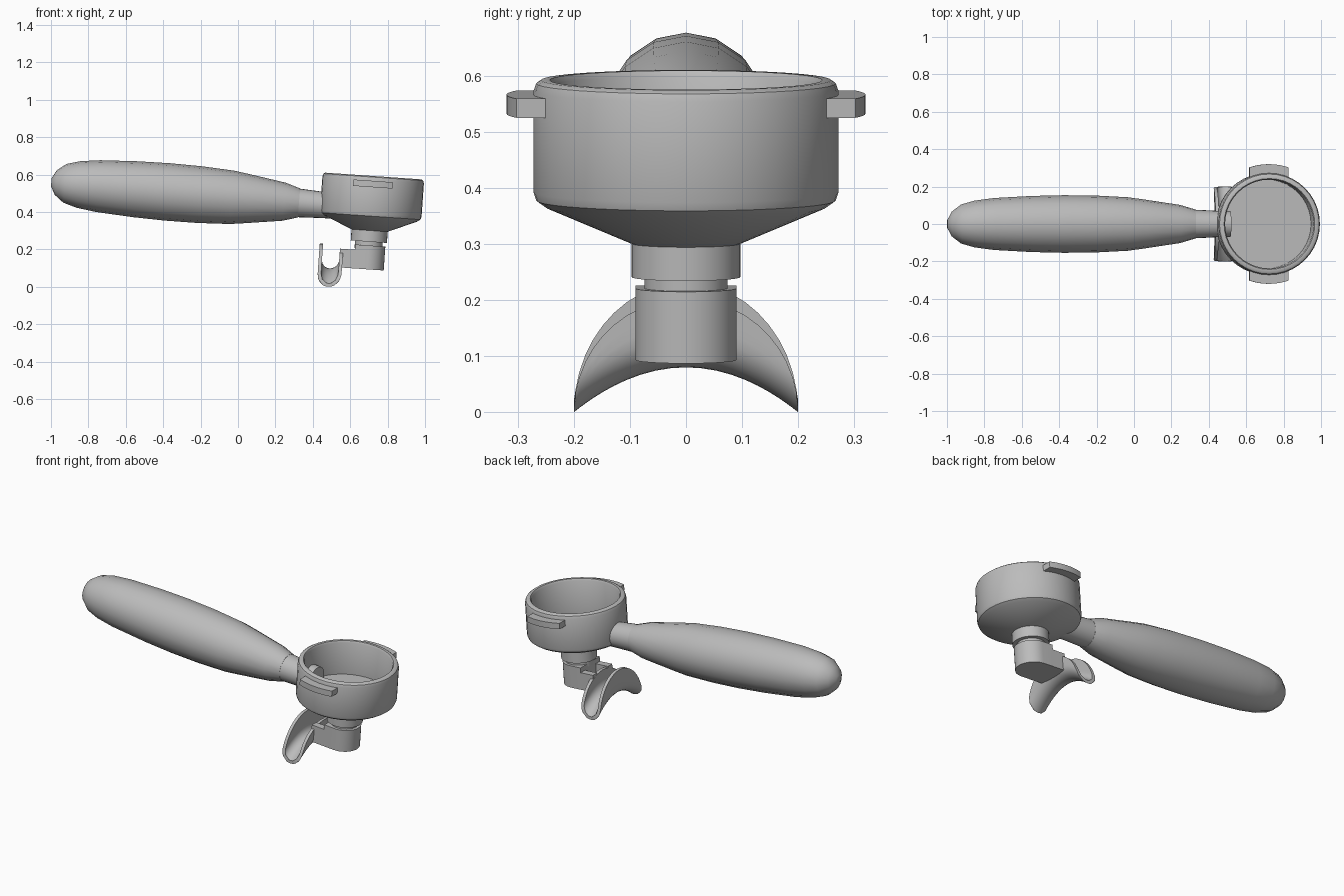
import bpy, bmesh
from math import sin, cos, pi, radians, sqrt
from mathutils import Matrix, Vector

if "Cube" in bpy.data.objects:
    bpy.data.objects.remove(bpy.data.objects["Cube"], do_unlink=True)

steel = bpy.data.materials.new("brushed_grey")
steel.use_nodes = True
GREY = (0.5, 0.5, 0.5, 1)
steel.diffuse_color = GREY
steel.node_tree.nodes["Principled BSDF"].inputs["Base Color"].default_value = GREY

# Frame of the tilted basket, origin at the centre of its rim
BASKET = Matrix.Translation((0.724, 0, 0.592)) @ Matrix.Rotation(radians(4), 4, 'Y')


def finish(name, bm, matrix=Matrix(), angle=35):
    bmesh.ops.recalc_face_normals(bm, faces=bm.faces)
    mesh = bpy.data.meshes.new(name)
    bm.to_mesh(mesh)
    bm.free()
    mesh.transform(matrix)
    mesh.materials.append(steel)
    ob = bpy.data.objects.new(name, mesh)
    bpy.context.collection.objects.link(ob)
    bpy.ops.object.select_all(action='DESELECT')
    ob.select_set(True)
    bpy.context.view_layer.objects.active = ob
    bpy.ops.object.shade_smooth_by_angle(angle=radians(angle))
    return ob


def loft(name, rings, matrix=Matrix(), angle=35):
    """Join closed rings of points and cap both ends."""
    bm = bmesh.new()
    loops = [[bm.verts.new(p) for p in ring] for ring in rings]
    n = len(loops[0])
    for a, b in zip(loops, loops[1:]):
        for i in range(n):
            j = (i + 1) % n
            bm.faces.new((a[i], a[j], b[j], b[i]))
    bm.faces.new(loops[0])
    bm.faces.new(loops[-1])
    return finish(name, bm, matrix, angle)


def lathe(name, profile, sides, matrix, angle=35):
    rings = [[(r * cos(2 * pi * i / sides), r * sin(2 * pi * i / sides), z)
              for i in range(sides)] for r, z in profile]
    return loft(name, rings, matrix, angle)


def prism(name, outline, z0, z1, matrix=BASKET):
    return loft(name, [[(x, y, z) for x, y in outline] for z in (z0, z1)], matrix)


def box(name, x0, x1, y0, y1, z0, z1):
    return prism(name, [(x0, y0), (x1, y0), (x1, y1), (x0, y1)], z0, z1)


# Basket with hollow bowl, chamfered rim and funnel underside
lathe("basket", [(0.237, -0.2), (0.237, -0.01), (0.243, 0), (0.258, 0), (0.267, -0.006),
                 (0.272, -0.02), (0.272, -0.2), (0.267, -0.215), (0.25, -0.227),
                 (0.097, -0.292)], 40, BASKET)

# Outlet collar and narrow neck
lathe("outlet_collar", [(0.097, -0.28), (0.097, -0.352)], 32, BASKET)
lathe("outlet_neck", [(0.074, -0.34), (0.074, -0.39)], 32, BASKET)

# Locking ears with curved outer faces
for side, label in ((1, "left"), (-1, "right")):
    arc = [radians(90 + 19.2 * k / 4) for k in range(-4, 5)]
    outer = [(0.32 * cos(a), side * 0.32 * sin(a)) for a in arc]
    prism(label + "_ear", outer + [(-0.105, side * 0.24), (0.105, side * 0.24)], -0.06, -0.026)

# Spout block: flat towards the handle, round on the far side
half = [(0.09 * cos(radians(a)), 0.09 * sin(radians(a))) for a in range(-90, 91, 10)]
prism("spout_block", half + [(-0.07, 0.09), (-0.07, -0.09)], -0.5, -0.372)

# Open channel from the block to the double spout
box("channel_floor", -0.15, -0.06, -0.09, 0.09, -0.5, -0.455)
for side, label in ((1, "left"), (-1, "right")):
    box(label + "_channel_wall", -0.15, -0.06, side * 0.09, side * 0.05, -0.5, -0.4)


# Double spout: a U-shaped trough arching down to both sides
def trough_ring(y):
    arch = sqrt(1 - (y / 0.2) ** 2)
    floor = 0.08 - 2 * y * y
    ring = []

    def wall(radius, base, side, steps):
        rim = arch * (0.217 - 0.014 * side)
        height = max(rim - base, 0.002)
        for j in steps:
            h = height * (j / 9) ** 2
            x = side * sqrt(radius ** 2 - (radius - min(h, radius)) ** 2)
            ring.append((0.485 + 0.07 * (base + h) + x, y, base + h))

    wall(0.064, floor, -1, range(9, -1, -1))
    wall(0.064, floor, 1, range(1, 10))
    wall(0.046, floor + 0.018, 1, range(9, -1, -1))
    wall(0.046, floor + 0.018, -1, range(1, 10))
    return ring


loft("double_spout", [trough_ring(0.2 * sin(radians(a))) for a in range(-88, 89, 8)])

# Handle axis, running from the ferrule to the rounded tip
start, tip = Vector((0.326, 0, 0.448)), Vector((-0.998, 0, 0.56))
axis = tip - start
HANDLE = Matrix.Translation(start) @ Matrix.Rotation(-pi / 2 + radians(4.8), 4, 'Y')
lathe("ferrule", [(0.069, -0.19), (0.07, -0.13), (0.077, 0.01)], 24, HANDLE)
L = axis.length
grip = [(0.078, 0), (0.102, 0.08), (0.13, 0.07 * L / 0.35), (0.143, 0.27 * L),
        (0.152, 0.4 * L), (0.154, 0.53 * L), (0.15, 0.66 * L), (0.139, 0.81 * L),
        (0.125, 0.89 * L), (0.104, 0.945 * L), (0.066, 0.982 * L), (0.022, L)]
lathe("handle", grip, 16, HANDLE, 50)
